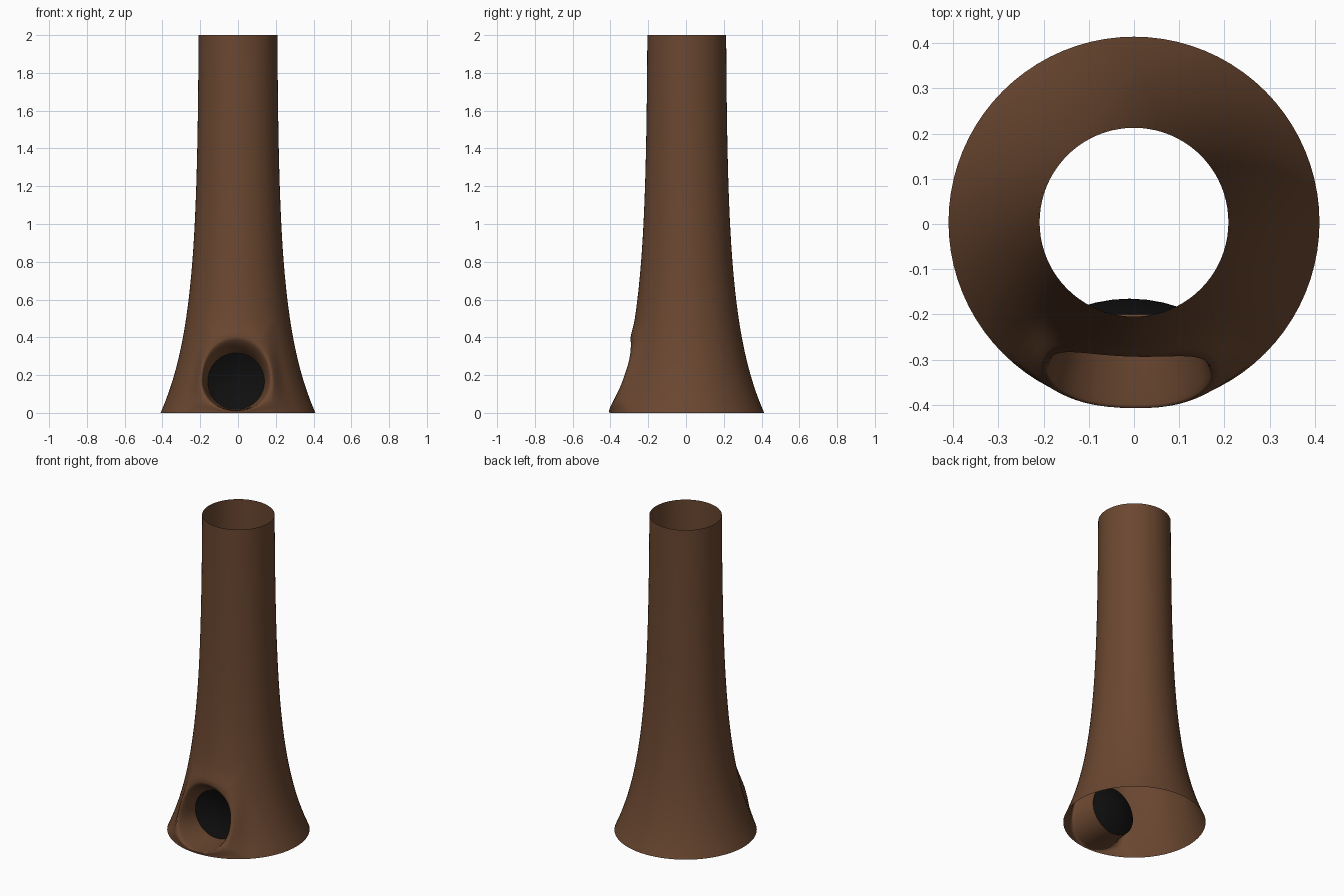
import bpy, bmesh, math

if "Cube" in bpy.data.objects:
    bpy.data.objects.remove(bpy.data.objects["Cube"])

CX, CZ, OFF = -0.01, 0.167, 0.004      # hollow centre, small y shift of the trunk
N, SIDE, ROWS = 80, 20, 14             # columns, columns in the front patch, patch rows
ZS = [0.5 * i / ROWS for i in range(ROWS + 1)] + [0.5 + 0.075 * i for i in range(1, 21)]


def radius(z):
    return 0.206 + 0.204 * math.exp(-z / 0.46)


def surface_y(x, z):
    return OFF - math.sqrt(max(radius(z) ** 2 - x * x, 0.0))


def material(name, rgb):
    m = bpy.data.materials.new(name)
    m.diffuse_color = (*rgb, 1)
    m.use_nodes = True
    m.node_tree.nodes["Principled BSDF"].inputs["Base Color"].default_value = m.diffuse_color
    return m


def finish(name, bm, mat):
    me = bpy.data.meshes.new(name)
    bm.to_mesh(me)
    bm.free()
    me.materials.append(mat)
    for p in me.polygons:
        p.use_smooth = True
    ob = bpy.data.objects.new(name, me)
    bpy.context.collection.objects.link(ob)
    return ob


def bridge(bm, a, b):
    n = len(a)
    for i in range(n):
        j = (i + 1) % n
        bm.faces.new((a[i], a[j], b[j], b[i]))


bark = material("brown bark", (0.145, 0.063, 0.030))
dark = material("black hollow", (0.005, 0.005, 0.005))

# Flared open trunk, leaving a square gap at the front
bm = bmesh.new()
grid = []
for z in ZS:
    r = radius(z)
    row = []
    for c in range(N):
        a = -math.pi / 2 + 2 * math.pi * (c - SIDE / 2) / N
        row.append(bm.verts.new((r * math.cos(a), r * math.sin(a) + OFF, z)))
    grid.append(row)
for k in range(len(ZS) - 1):
    for c in range(N):
        if k < ROWS and c < SIDE:
            continue
        d = (c + 1) % N
        bm.faces.new((grid[k][c], grid[k][d], grid[k + 1][d], grid[k + 1][c]))

# Boundary loop of the gap, counter-clockwise seen from the front
loop = [grid[0][c] for c in range(SIDE)]
loop += [grid[k][SIDE] for k in range(ROWS)]
loop += [grid[ROWS][c] for c in range(SIDE, 0, -1)]
loop += [grid[k][0] for k in range(ROWS, 0, -1)]
angles = [math.atan2(v.co.z - CZ, v.co.x - CX) for v in loop]


def lip_point(p):
    s = math.sin(p)
    rad = 0.185 + (0.05 * s * s if s > 0 else -0.03 * s * s)
    x, z = CX + rad * math.cos(p), CZ + rad * s
    return x, surface_y(x, z) - 0.006 - 0.034 * math.cos(p) ** 2, z


def edge_point(p, f=1.0):
    return (CX + 0.15 * f * math.cos(p), -0.165 - 0.035 * f * f, CZ + 0.15 * f * math.sin(p))


# Raised lip around the hollow
previous = loop
for s in (0.25, 0.5, 0.75, 1.0):
    ring = []
    for v, p in zip(loop, angles):
        lx, ly, lz = lip_point(p)
        x, z = v.co.x + (lx - v.co.x) * s, v.co.z + (lz - v.co.z) * s
        bump = (ly - surface_y(lx, lz)) * s * s * (3 - 2 * s)
        ring.append(bm.verts.new((x, surface_y(x, z) + bump, z)))
    bridge(bm, previous, ring)
    previous = ring

# Rounded wall sinking into the hollow
for i in range(1, 9):
    s = i / 8
    ring = []
    for p in angles:
        a, b = lip_point(p), edge_point(p)
        g = s ** 1.6
        ring.append(bm.verts.new((a[0] + (b[0] - a[0]) * s,
                                  a[1] + (b[1] - a[1]) * g,
                                  a[2] + (b[2] - a[2]) * s)))
    bridge(bm, previous, ring)
    previous = ring
finish("trunk", bm, bark)

# Dark, slightly domed back of the hollow
bm = bmesh.new()
previous = None
for f in (1.0, 0.75, 0.5, 0.25):
    ring = [bm.verts.new(edge_point(p, f)) for p in angles]
    if previous:
        bridge(bm, previous, ring)
    previous = ring
tip = bm.verts.new(edge_point(0, 0))
for i in range(len(previous)):
    bm.faces.new((previous[i], previous[(i + 1) % len(previous)], tip))
finish("hollow_back", bm, dark)
